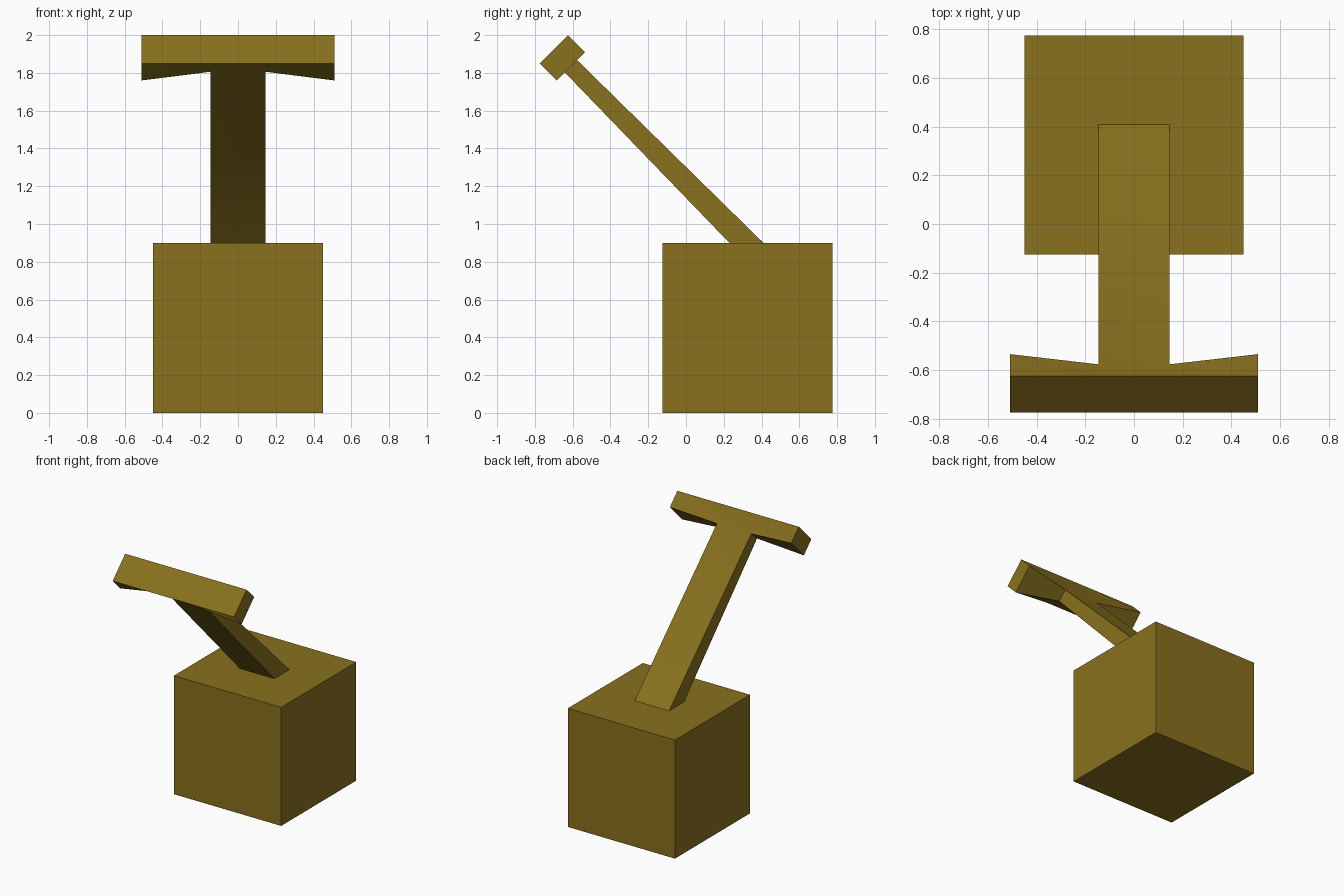
import bpy, bmesh, math

if "Cube" in bpy.data.objects:
    bpy.data.objects.remove(bpy.data.objects["Cube"])

mat = bpy.data.materials.new("olive")
mat.diffuse_color = (0.25, 0.165, 0.013, 1)
mat.use_nodes = True
mat.node_tree.nodes["Principled BSDF"].inputs["Base Color"].default_value = mat.diffuse_color


def finish(name, bm):
    bmesh.ops.recalc_face_normals(bm, faces=bm.faces[:])
    mesh = bpy.data.meshes.new(name)
    bm.to_mesh(mesh)
    bm.free()
    mesh.materials.append(mat)
    ob = bpy.data.objects.new(name, mesh)
    bpy.context.collection.objects.link(ob)
    return ob


# Base block
bm = bmesh.new()
bmesh.ops.create_cube(bm, size=0.9)
bmesh.ops.translate(bm, verts=bm.verts[:], vec=(0, 0.325, 0.45))
finish("base_block", bm)

# Handle: crossbar sections (y, z) along x, pinched to the arm in the middle
bm = bmesh.new()
front = [(-0.625, 2.0), (-0.775, 1.85)]
end = front + [(-0.685, 1.76), (-0.535, 1.91)]
middle = front + [(-0.645, 1.806), (-0.577, 1.868)]
rings = [[bm.verts.new((x, y, z)) for y, z in sec]
         for x, sec in ((-0.51, end), (-0.145, middle), (0.145, middle), (0.51, end))]
bm.faces.new(rings[0])
bm.faces.new(rings[3])
for i in range(3):
    a, b = rings[i], rings[i + 1]
    for j in range(4):
        k = (j + 1) % 4
        if (i, j) != (1, 2):  # the arm leaves through the middle of the back
            bm.faces.new((a[j], a[k], b[k], b[j]))

# Arm: from the crossbar back down into the base
top = [rings[1][2], rings[1][3], rings[2][3], rings[2][2]]
foot = [bm.verts.new(p) for p in ((-0.145, 0.278, 0.85), (-0.145, 0.461, 0.85),
                                  (0.145, 0.461, 0.85), (0.145, 0.278, 0.85))]
for j in range(4):
    k = (j + 1) % 4
    bm.faces.new((top[j], top[k], foot[k], foot[j]))
bm.faces.new(foot)
handle = finish("slanted_handle", bm)

# Soft blend where the arm meets the crossbar, sharp elsewhere
bpy.context.view_layer.objects.active = handle
handle.select_set(True)
bpy.ops.object.shade_smooth_by_angle(angle=math.radians(30))
